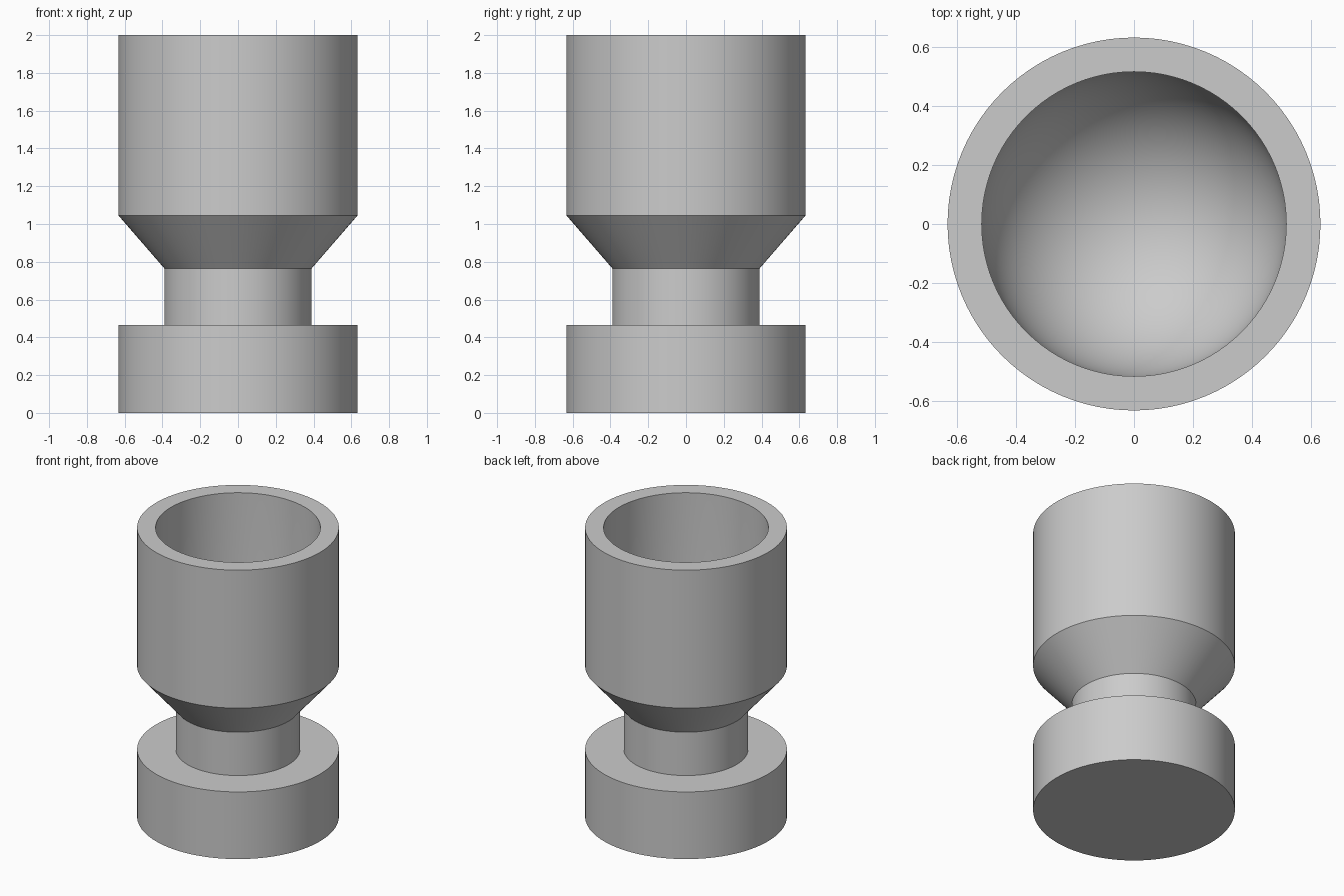
import bpy, bmesh, math

cube = bpy.data.objects.get("Cube")
if cube:
    bpy.data.objects.remove(cube, do_unlink=True)

SEGMENTS = 96
OUTER, NECK, BORE = 0.633, 0.39, 0.517
BASE_TOP, NECK_TOP, CUP_BOTTOM, TOP = 0.465, 0.765, 1.045, 2.0
BOWL_CENTRE = NECK_TOP + BORE

grey = bpy.data.materials.new("plain grey")
grey.use_nodes = True
colour = (0.6, 0.6, 0.6, 1)
grey.diffuse_color = colour
grey.node_tree.nodes["Principled BSDF"].inputs["Base Color"].default_value = colour


def lathe(name, profile):
    """Spin a radius/height profile around the z axis."""
    bm = bmesh.new()
    verts = [bm.verts.new((r, 0, z)) for r, z in profile]
    edges = [bm.edges.new(pair) for pair in zip(verts, verts[1:])]
    bmesh.ops.spin(bm, geom=verts + edges, cent=(0, 0, 0), axis=(0, 0, 1),
                   angle=math.tau, steps=SEGMENTS, use_duplicate=False)
    bmesh.ops.remove_doubles(bm, verts=bm.verts, dist=0.0001)
    bmesh.ops.recalc_face_normals(bm, faces=bm.faces)
    mesh = bpy.data.meshes.new(name)
    bm.to_mesh(mesh)
    bm.free()
    mesh.materials.append(grey)
    obj = bpy.data.objects.new(name, mesh)
    bpy.context.collection.objects.link(obj)
    bpy.ops.object.select_all(action='DESELECT')
    obj.select_set(True)
    bpy.context.view_layer.objects.active = obj
    bpy.ops.object.shade_smooth_by_angle(angle=math.radians(30))
    return obj


# Solid foot, neck and flared cup outside
outside = [(0, 0), (OUTER, 0), (OUTER, BASE_TOP), (NECK, BASE_TOP),
           (NECK, NECK_TOP), (OUTER, CUP_BOTTOM), (OUTER, TOP)]

# Straight bore ending in a round bowl
steps = 20
angles = [math.pi / 2 * i / steps for i in range(steps)]
bowl = [(BORE * math.cos(a), BOWL_CENTRE - BORE * math.sin(a)) for a in angles]
inside = [(BORE, TOP)] + bowl + [(0, BOWL_CENTRE - BORE)]

lathe("pedestal_cup", outside + inside)
